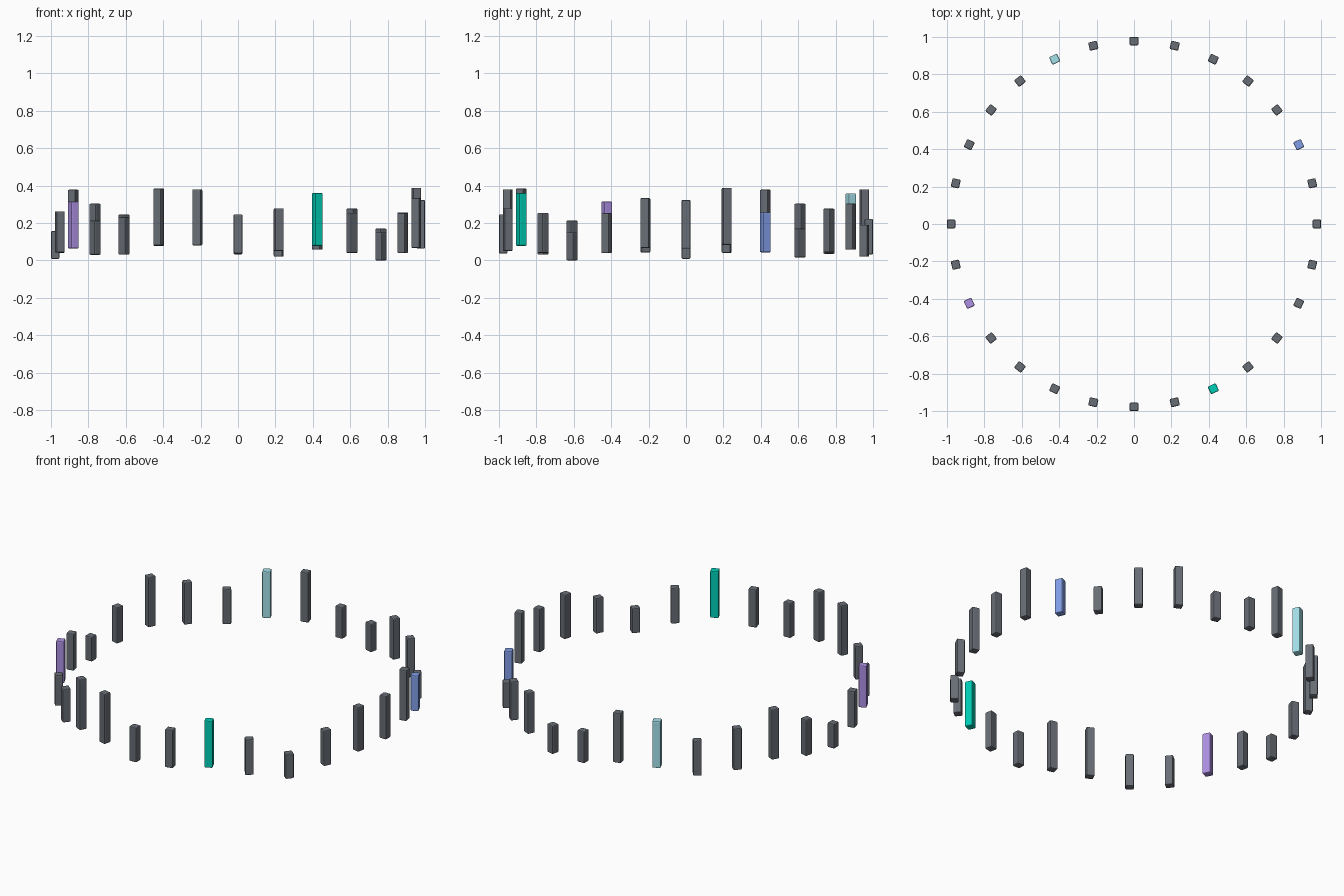
import bpy
from math import cos, sin, tau

if "Cube" in bpy.data.objects:
    bpy.data.objects.remove(bpy.data.objects["Cube"])

RADIUS, RADIAL, TANGENT = 0.9775, 0.045, 0.047

# bottom and top height of each bar, counter-clockwise from +x
SPANS = [(.063, .323), (.083, .388), (.043, .257), (.015, .17), (.043, .277), (.057, .303), (.02, .19),
         (.032, .222), (.08, .38), (.077, .358), (.035, .245), (.052, .303), (.077, .378), (.04, .257),
         (.008, .156), (.042, .262), (.064, .315), (.03, .213), (.031, .232), (.08, .384), (.08, .38),
         (.037, .246), (.05, .278), (.078, .36), (.04, .254), (0, .15), (.039, .252), (.066, .333)]


def material(name, rgb):
    m = bpy.data.materials.new(name)
    m.diffuse_color = (*rgb, 1)
    m.use_nodes = True
    m.node_tree.nodes["Principled BSDF"].inputs["Base Color"].default_value = m.diffuse_color
    return m


slate = material("slate", (.14, .155, .18))
accents = {2: material("blue", (.22, .34, .8)), 9: material("cyan", (.37, .75, .83)),
           16: material("purple", (.42, .28, .77)), 23: material("teal", (0, .62, .47))}

# ring of upright bars, every seventh one coloured
for i, (low, high) in enumerate(SPANS):
    a = tau * i / len(SPANS)
    bpy.ops.mesh.primitive_cube_add(
        size=1, location=(RADIUS * cos(a), RADIUS * sin(a), (low + high) / 2), rotation=(0, 0, a))
    bar = bpy.context.object
    bar.name = f"{'accent' if i in accents else 'ring'}_bar_{i + 1:02d}"
    bar.scale = (RADIAL, TANGENT, high - low)
    bpy.ops.object.transform_apply(location=False, rotation=False, scale=True)
    bar.data.materials.append(accents.get(i, slate))
    # softened edges
    bevel = bar.modifiers.new("bevel", 'BEVEL')
    bevel.width, bevel.segments = 0.006, 2
